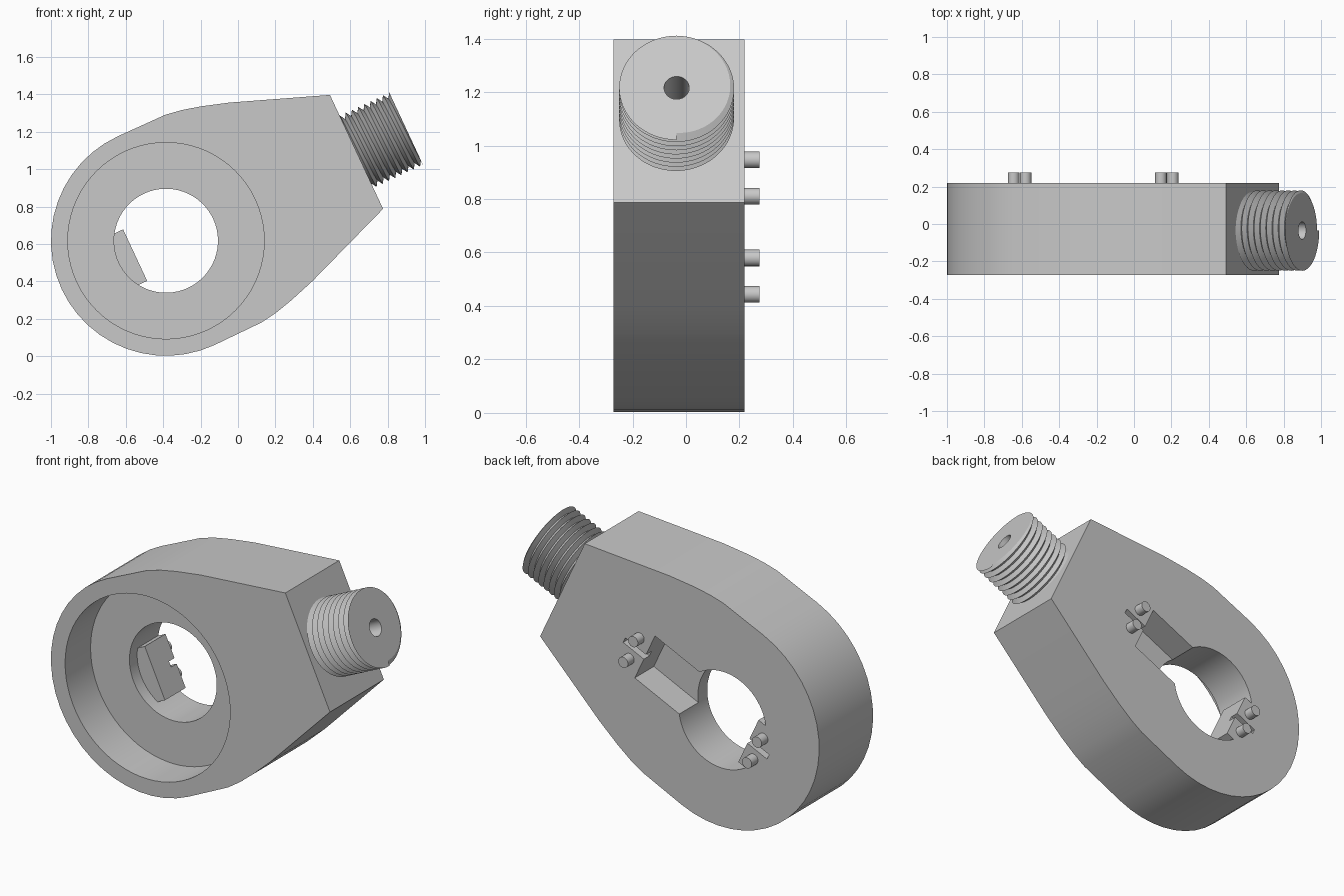
import bpy, bmesh, math
from mathutils import Matrix

if "Cube" in bpy.data.objects:
    bpy.data.objects.remove(bpy.data.objects["Cube"])

# Part frame: u runs along the stub axis, v across it, w towards the front
C, S = math.cos(math.radians(25)), math.sin(math.radians(25))
FRAME = Matrix(((C, -S, 0, -0.385), (0, 0, -1, 0), (S, C, 0, 0.617), (0, 0, 0, 1)))
FRONT, BACK, END_U = 0.272, -0.218, 1.124

grey = bpy.data.materials.new("light grey")
grey.diffuse_color = (0.58, 0.58, 0.58, 1)
grey.use_nodes = True
grey.node_tree.nodes["Principled BSDF"].inputs["Base Color"].default_value = grey.diffuse_color


def finish(name, bm):
    bmesh.ops.recalc_face_normals(bm, faces=bm.faces)
    bm.transform(FRAME)
    me = bpy.data.meshes.new(name)
    bm.to_mesh(me)
    bm.free()
    me.materials.append(grey)
    ob = bpy.data.objects.new(name, me)
    bpy.context.collection.objects.link(ob)
    return ob


def prism(name, outline, w0, w1):
    bm = bmesh.new()
    low = [bm.verts.new((u, v, w0)) for u, v in outline]
    high = [bm.verts.new((u, v, w1)) for u, v in outline]
    bm.faces.new(low)
    bm.faces.new(high)
    n = len(outline)
    for i in range(n):
        j = (i + 1) % n
        bm.faces.new((low[i], low[j], high[j], high[i]))
    return finish(name, bm)


def disc(name, r, w0, w1, u=0, v=0, n=64):
    ring = [(u + r * math.cos(2 * math.pi * i / n), v + r * math.sin(2 * math.pi * i / n))
            for i in range(n)]
    return prism(name, ring, w0, w1)


def box(name, u0, u1, half, w0, w1):
    return prism(name, [(u0, -half), (u1, -half), (u1, half), (u0, half)], w0, w1)


def activate(ob):
    bpy.ops.object.select_all(action='DESELECT')
    ob.select_set(True)
    bpy.context.view_layer.objects.active = ob


def cut(target, cutter):
    mod = target.modifiers.new("cut", 'BOOLEAN')
    mod.operation, mod.solver, mod.object = 'DIFFERENCE', 'EXACT', cutter
    activate(target)
    bpy.ops.object.modifier_apply(modifier=mod.name)
    bpy.data.objects.remove(cutter)


def smooth(ob):
    activate(ob)
    bpy.ops.object.shade_smooth_by_angle(angle=math.radians(30))


# Housing: round end tapering to the flat end face
taper = [(0.28, 0.612), (0.37, 0.598), (0.473, 0.572), (0.62, 0.526), (END_U, 0.336)]
R = 0.615
arc = [(R * math.cos(math.radians(a)), R * math.sin(math.radians(a)))
       for a in [90 + 7.5 * i for i in range(25)]]
outline = arc + [(u, -v) for u, v in taper] + taper[::-1]
body = prism("housing", outline, BACK, FRONT)

# Front recess, then the through hole that leaves a ledge block at the back
cut(body, disc("recess_cutter", 0.525, 0.04, 0.4, n=72))
hole = disc("hole_cutter", 0.278, -0.4, 0.4)
cut(hole, box("ledge_space", -0.4, -0.182, 0.152, -0.5, -0.03))
cut(body, hole)

# Back pocket, two narrow grooves and the bore behind the stub
cut(body, box("pocket_cutter", 0.1, 0.545, 0.152, -0.4, -0.045))
cut(body, box("groove_cutter", 0.5, 0.69, 0.016, -0.4, -0.168))
cut(body, box("groove_cutter", -0.32, -0.1, 0.016, -0.4, -0.168))
W0, BORE = 0.035, 0.047
bm = bmesh.new()
bmesh.ops.create_cone(bm, cap_ends=True, segments=48, radius1=BORE, radius2=BORE, depth=0.5,
                      matrix=Matrix.Translation((1.05, 0, W0)) @ Matrix.Rotation(math.pi / 2, 4, 'Y'))
cut(body, finish("bore_cutter", bm))
smooth(body)

# Contact pins on the back
for u in (-0.25, 0.619):
    for v in (-0.075, 0.075):
        smooth(disc("pin", 0.031, -0.275, -0.2, u, v, 24))

# Threaded stub: helical rows trimmed at both ends, closed by a cap with a bore
ROOT, CREST, TIP, TEETH, N = 0.186, 0.215, 1.417, 8, 64
pitch = (TIP - END_U) / TEETH
bm = bmesh.new()
columns = []
for i in range(N + 1):
    t = 2 * math.pi * i / N
    cap = min(CREST, ROOT + (CREST - ROOT) * t / math.pi)
    rows = []
    for k in range(-2, 2 * TEETH + 2):
        u = END_U + pitch * (k / 2 + i / N)
        r = CREST if k % 2 else ROOT
        if u > TIP + 1e-6:
            u, r = TIP, cap
        rows.append((max(u, END_U - 0.004), r))
    rows += [(TIP, BORE), (END_U, BORE)]
    columns.append([bm.verts.new((u, -r * math.cos(t), W0 - r * math.sin(t))) for u, r in rows])
for a, b in zip(columns, columns[1:]):
    for k in range(len(a) - 1):
        bm.faces.new((a[k], a[k + 1], b[k + 1], b[k]))
bmesh.ops.remove_doubles(bm, verts=bm.verts, dist=1e-5)
bmesh.ops.dissolve_degenerate(bm, edges=bm.edges, dist=1e-5)
smooth(finish("threaded_stub", bm))
